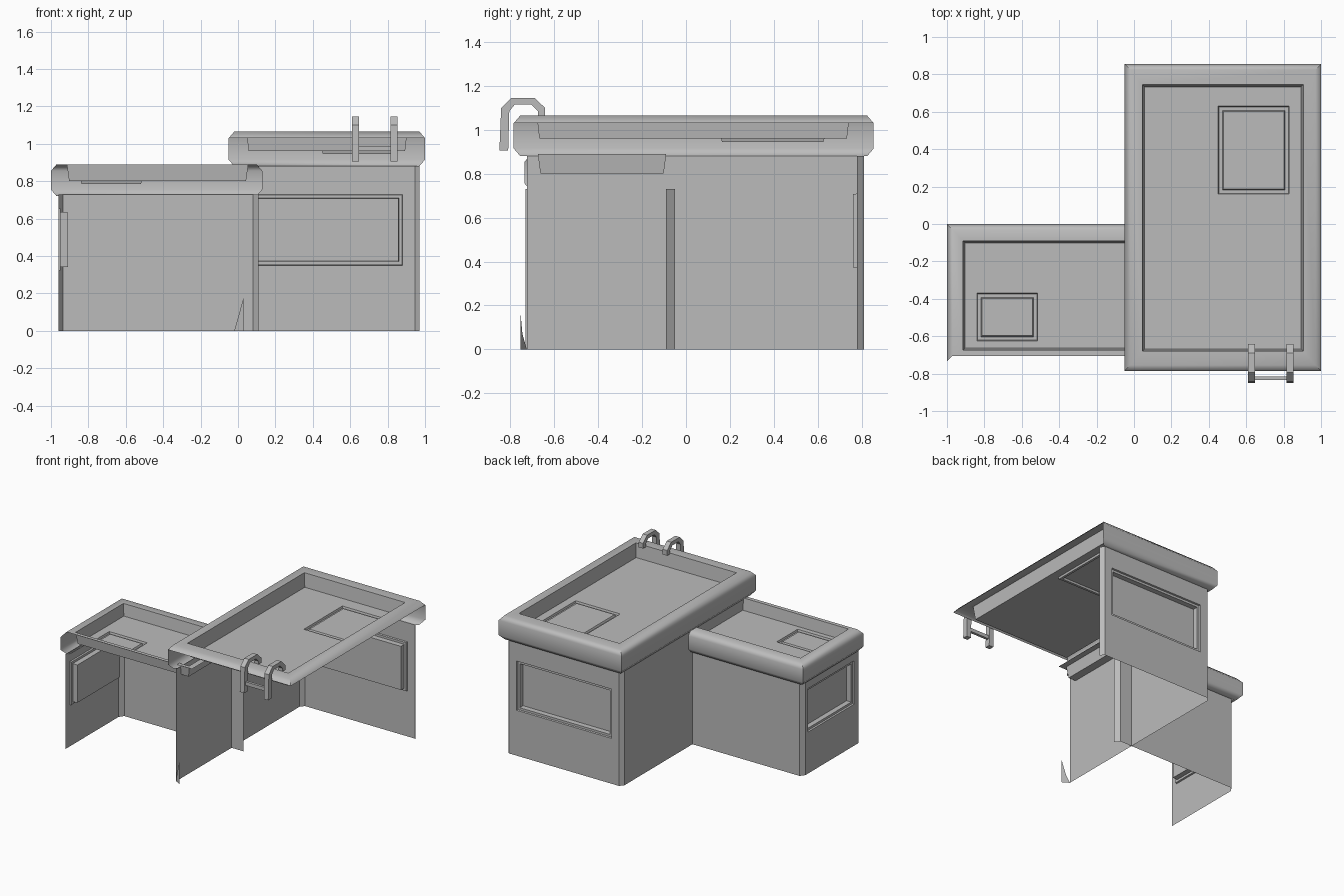
import bpy, bmesh, math

cube = bpy.data.objects.get("Cube")
if cube:
    bpy.data.objects.remove(cube, do_unlink=True)

GREY = (0.5, 0.5, 0.5, 1.0)
mat = bpy.data.materials.new("plain grey")
mat.use_nodes = True
mat.diffuse_color = GREY
mat.node_tree.nodes["Principled BSDF"].inputs["Base Color"].default_value = GREY

ALL = (0, 1, 2, 3)   # ring sides: front, +x, back, -x
BACK_AND_SIDE = (2, 3)


def finish(name, bm, smooth=False):
    mesh = bpy.data.meshes.new(name)
    bm.to_mesh(mesh)
    bm.free()
    mesh.materials.append(mat)
    obj = bpy.data.objects.new(name, mesh)
    bpy.context.collection.objects.link(obj)
    if smooth:
        bpy.ops.object.select_all(action='DESELECT')
        obj.select_set(True)
        bpy.context.view_layer.objects.active = obj
        bpy.ops.object.shade_smooth_by_angle(angle=math.radians(52))
        obj.modifiers.new("Weighted normals", 'WEIGHTED_NORMAL').keep_sharp = True
    return obj


def loft(name, rings, sides=None, cap_start=False, cap_end=True, smooth=False):
    """Bridge four-cornered rings; sides[i] picks which sides of step i are built."""
    bm = bmesh.new()
    loops = [[bm.verts.new(p) for p in ring] for ring in rings]
    for i, (a, b) in enumerate(zip(loops, loops[1:])):
        for s in (sides[i] if sides else ALL):
            t = (s + 1) % 4
            bm.faces.new((a[s], a[t], b[t], b[s]))
    if cap_start:
        bm.faces.new(loops[0][::-1])
    if cap_end:
        bm.faces.new(loops[-1])
    bmesh.ops.delete(bm, geom=[v for v in bm.verts if not v.link_faces], context='VERTS')
    return finish(name, bm, smooth)


def rect(x0, x1, y0, y1, inset=0.0):
    return [(x0 + inset, y0 + inset), (x1 - inset, y0 + inset),
            (x1 - inset, y1 - inset), (x0 + inset, y1 - inset)]


def roof(name, outer, trough, hatch, base, top, floor, rim_sides):
    """Overhanging bevelled rim around a sunken floor with a hatch."""
    steps = [(outer, 0.05, base), (outer, 0.03, base), (outer, 0, base + 0.035),
             (outer, 0, top - 0.035), (outer, 0.03, top), (trough, 0, top),
             (trough, 0.012, floor), (hatch, 0, floor), (hatch, 0.004, floor - 0.015),
             (hatch, 0.022, floor - 0.015), (hatch, 0.028, floor - 0.002)]
    rings = [[(x, y, z) for x, y in rect(*r, d)] for r, d, z in steps]
    sides = [BACK_AND_SIDE] * 3 + [rim_sides] + [ALL] * 6
    loft(name, rings, sides, smooth=True)


def window_wall(name, wall, window, place):
    """Flat wall with a stepped window recess; place maps (u, z, depth) to space."""
    steps = [(wall, 0, 0), (window, 0, 0), (window, 0.003, 0.012),
             (window, 0.02, 0.012), (window, 0.022, 0.05)]
    loft(name, [[place(u, z, depth) for u, z in rect(*r, d)] for r, d, depth in steps])


def strip(name, path, height):
    """Upright sheet that follows a plan path."""
    bm = bmesh.new()
    low = [bm.verts.new((x, y, 0)) for x, y in path]
    high = [bm.verts.new((x, y, height)) for x, y in path]
    for i in range(len(path) - 1):
        bm.faces.new((low[i + 1], low[i], high[i], high[i + 1]))
    return finish(name, bm)


# Roofs
roof("tall_roof", (-0.05, 1.0, -0.785, 0.855), (0.045, 0.905, -0.68, 0.745),
     (0.45, 0.83, 0.16, 0.63), 0.88, 1.065, 0.96, ALL)
roof("low_roof", (-1.0, 0.13, -0.735, 0.0), (-0.915, 0.055, -0.675, -0.09),
     (-0.84, -0.515, -0.625, -0.37), 0.72, 0.89, 0.80, BACK_AND_SIDE)

# Tall block walls
window_wall("tall_back_wall", (-0.945, -0.005, 0, 0.88), (-0.88, -0.07, 0.35, 0.73),
            lambda u, z, d: (-u, 0.81 - d, z))
strip("tall_side_wall", [(-0.02, -0.725), (-0.02, 0.78), (0.005, 0.81)], 0.88)
strip("tall_corner", [(0.945, 0.81), (0.97, 0.78)], 0.88)

# Low block walls
window_wall("low_side_wall", (0.085, 0.73, 0, 0.73), (0.115, 0.68, 0.32, 0.655),
            lambda u, z, d: (-0.96 + d, -u, z))
strip("low_back_wall", [(-0.96, -0.085), (-0.935, -0.05), (0.08, -0.05), (0.11, -0.09)], 0.73)

# Small sliver at the foot of the tall side wall
bm = bmesh.new()
bm.faces.new([bm.verts.new(p) for p in
              ((-0.02, -0.725, 0), (0.03, -0.755, 0), (0.03, -0.755, 0.18), (0, -0.745, 0.07))])
finish("wall_foot_sliver", bm)

# Ladder: pairs of outer and inner (y, z) points along one bent rail
RAIL = [((-0.85, 0.905), (-0.81, 0.905)), ((-0.842, 1.1), (-0.805, 1.085)),
        ((-0.795, 1.145), (-0.78, 1.115)), ((-0.69, 1.145), (-0.705, 1.115)),
        ((-0.642, 1.1), (-0.675, 1.085)), ((-0.642, 1.06), (-0.675, 1.06))]
for side, x in (("right", 0.61), ("left", 0.815)):
    rings = [[(x, *o), (x + 0.038, *o), (x + 0.038, *i), (x, *i)] for o, i in RAIL]
    loft("ladder_rail_" + side, rings, cap_start=True)
rung = [[(x, -0.835, 0.96), (x, -0.815, 0.96), (x, -0.815, 0.988), (x, -0.835, 0.988)]
        for x in (0.645, 0.82)]
loft("ladder_rung", rung, cap_start=True)
